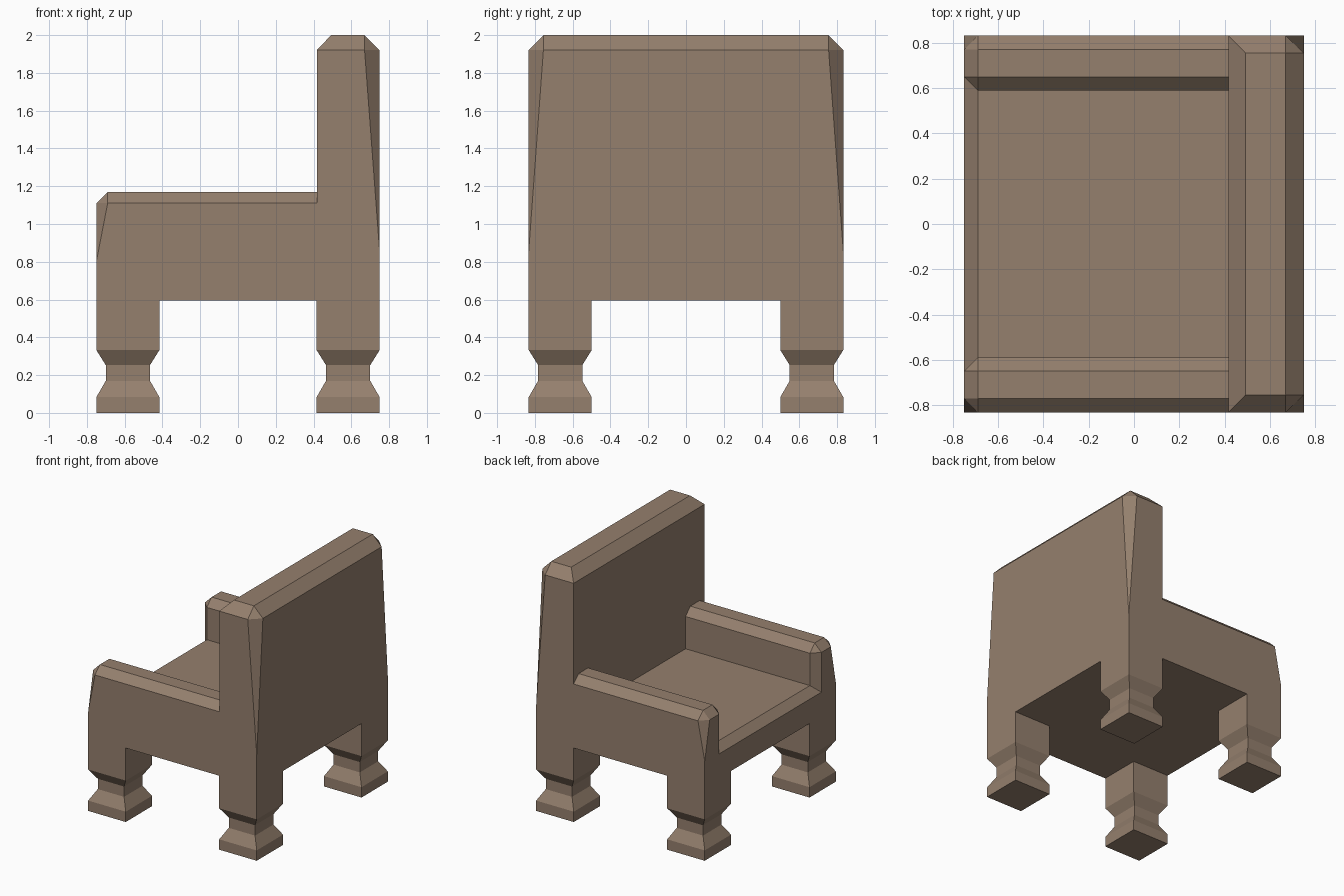
import bpy, bmesh

if "Cube" in bpy.data.objects:
    bpy.data.objects.remove(bpy.data.objects["Cube"])

wood = bpy.data.materials.new("brown")
wood.diffuse_color = (0.30, 0.215, 0.155, 1)
wood.use_nodes = True
wood.node_tree.nodes["Principled BSDF"].inputs["Base Color"].default_value = wood.diffuse_color

X, Y, IN = 0.75, 0.833, 0.417      # half depth, half width, inner edge of back
UNDER, SEAT = 0.595, 0.85          # underside and seat heights


def finish(name, bm):
    mesh = bpy.data.meshes.new(name)
    bm.to_mesh(mesh)
    bm.free()
    mesh.materials.append(wood)
    ob = bpy.data.objects.new(name, mesh)
    bpy.context.collection.objects.link(ob)
    return ob


def hull(name, points, hidden):
    """Convex block from corner points; faces joining other parts are left open."""
    bm = bmesh.new()
    for p in sorted(set(points)):
        bm.verts.new(p)
    bmesh.ops.convex_hull(bm, input=bm.verts)
    bmesh.ops.dissolve_limit(bm, angle_limit=0.02, verts=bm.verts, edges=bm.edges)
    bmesh.ops.recalc_face_normals(bm, faces=bm.faces)
    bm.normal_update()
    gone = [f for f in bm.faces if hidden(f.normal, f.calc_center_median())]
    bmesh.ops.delete(bm, geom=gone, context='FACES')
    return finish(name, bm)


def both(points):
    return points + [(x, -y, z) for x, y, z in points]


# Seat with chamfered front edge
hull("seat", both([(-X, 0.65, UNDER), (-X, 0.65, 0.79), (-0.69, 0.59, SEAT),
                   (IN, 0.65, UNDER), (IN, 0.65, 0.79), (IN, 0.59, SEAT)]),
     lambda n, c: abs(n.y) > 0.5 or n.x > 0.9 or n.z < -0.9)

# Arms: chamfered on top and front, the outer front chamfer tapering to a point
arm = [(-X, Y, UNDER), (-X, 0.65, UNDER), (-X, Y, 0.80), (-X, 0.65, 0.79),
       (-X, 0.77, 1.11), (-X, 0.65, 1.11), (-0.69, 0.59, SEAT)]
for x in (-0.69, IN):
    arm += [(x, Y, 1.11), (x, 0.77, 1.17), (x, 0.65, 1.17), (x, 0.59, 1.11)]
arm += [(IN, Y, UNDER), (IN, 0.65, UNDER), (IN, 0.65, 0.79), (IN, 0.59, SEAT)]
for side, label in ((1, "left"), (-1, "right")):
    hull(label + "_arm", [(x, y * side, z) for x, y, z in arm],
         lambda n, c: n.x > 0.9 or n.z < -0.9 or (n.y * side < -0.5 and c.z < 0.84))

# Rear base below the backrest
hull("rear_base", both([(x, Y, z) for x in (IN, X) for z in (UNDER, SEAT)]),
     lambda n, c: n.x < -0.9 or abs(n.z) > 0.9)

# Backrest with chamfered top and rear corners
hull("backrest", both([(IN, Y, SEAT), (X, Y, SEAT), (0.67, Y, 0.93), (X, 0.755, 0.93),
                       (0.67, Y, 1.92), (X, 0.755, 1.92), (IN, Y, 1.92),
                       (0.493, 0.755, 2.0), (0.67, 0.755, 2.0)]),
     lambda n, c: n.z < -0.9)

# Underside: cross-shaped panel between the legs
bm = bmesh.new()
for x0, x1, y in ((-X, -IN, 0.5), (-IN, IN, Y), (IN, X, 0.5)):
    bm.faces.new([bm.verts.new((a, b, UNDER))
                  for a, b in ((x0, -y), (x0, y), (x1, y), (x1, -y))])
finish("underside", bm)

# Square turned legs from a profile of (half width, height)
profile = [(0.167, 0), (0.167, 0.083), (0.117, 0.17), (0.117, 0.253),
           (0.167, 0.333), (0.167, UNDER)]
corners = ((-1, -1), (1, -1), (1, 1), (-1, 1))
for sx, xname in ((-1, "front"), (1, "rear")):
    for sy, yname in ((1, "left"), (-1, "right")):
        bm = bmesh.new()
        cx, cy = sx * (X - 0.167), sy * (Y - 0.167)
        rings = [[bm.verts.new((cx + a * w, cy + b * w, z)) for a, b in corners]
                 for w, z in profile]
        for lo, hi in zip(rings, rings[1:]):
            for i in range(4):
                j = (i + 1) % 4
                bm.faces.new((lo[i], lo[j], hi[j], hi[i]))
        bm.faces.new(rings[0][::-1])
        finish(f"{xname}_{yname}_leg", bm)
